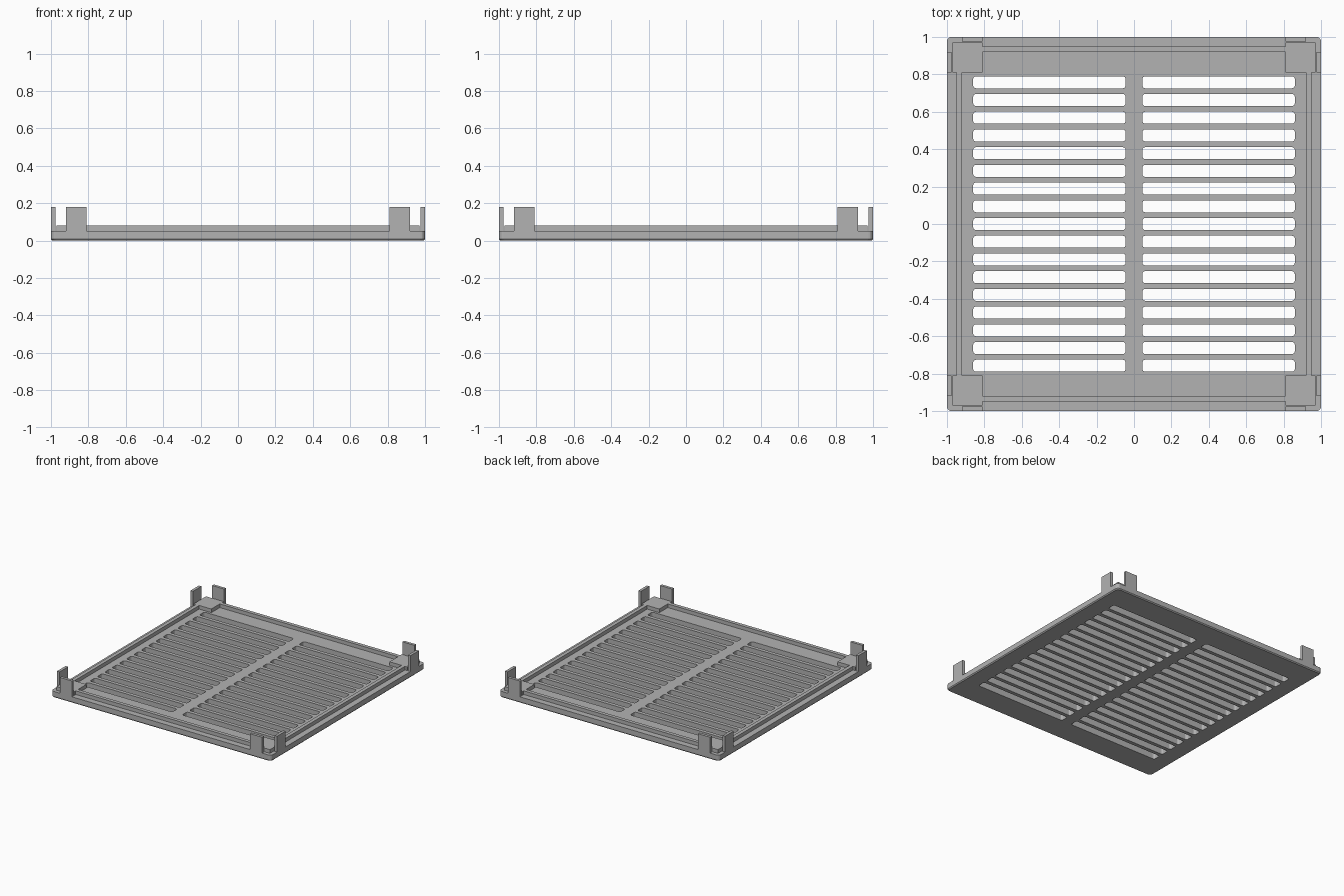
import bpy, bmesh, math

if "Cube" in bpy.data.objects:
    bpy.data.objects.remove(bpy.data.objects["Cube"])

grey = bpy.data.materials.new("grey plastic")
grey.diffuse_color = (0.45, 0.45, 0.45, 1)
grey.use_nodes = True
grey.node_tree.nodes["Principled BSDF"].inputs["Base Color"].default_value = grey.diffuse_color

BASE, RIM, TAB = 0.05, 0.08, 0.18


def rounded_rect(x0, x1, y0, y1, r, n=4):
    pts = []
    corners = [(x1 - r, y1 - r), (x0 + r, y1 - r), (x0 + r, y0 + r), (x1 - r, y0 + r)]
    for k, (cx, cy) in enumerate(corners):
        for i in range(n + 1):
            a = math.pi / 2 * (k + i / n)
            pts.append((cx + r * math.cos(a), cy + r * math.sin(a)))
    return pts


def boxes(name, specs):
    """One object from (x0, x1, y0, y1, z0, z1) boxes."""
    bm = bmesh.new()
    for x0, x1, y0, y1, z0, z1 in specs:
        x0, x1 = sorted((x0, x1))
        y0, y1 = sorted((y0, y1))
        for v in bmesh.ops.create_cube(bm, size=1)["verts"]:
            v.co = (x0 if v.co.x < 0 else x1, y0 if v.co.y < 0 else y1, z0 if v.co.z < 0 else z1)
    me = bpy.data.meshes.new(name)
    bm.to_mesh(me)
    bm.free()
    me.materials.append(grey)
    ob = bpy.data.objects.new(name, me)
    bpy.context.collection.objects.link(ob)
    return ob


# Slotted plate: filled outline with two columns of 17 rounded slots
outlines = [rounded_rect(-1, 1, -1, 1, 0.025)]
for i in range(17):
    y = (i - 8) * 0.0947
    for s in (-1, 1):
        x0, x1 = sorted((s * 0.045, s * 0.86))
        outlines.append(rounded_rect(x0, x1, y - 0.032, y + 0.032, 0.015))
curve = bpy.data.curves.new("plate_outline", 'CURVE')
curve.dimensions = '2D'
curve.fill_mode = 'BOTH'
curve.extrude = BASE / 2
for pts in outlines:
    sp = curve.splines.new('POLY')
    sp.points.add(len(pts) - 1)
    for p, (x, y) in zip(sp.points, pts):
        p.co = (x, y, 0, 1)
    sp.use_cyclic_u = True
helper = bpy.data.objects.new("plate_outline", curve)
bpy.context.collection.objects.link(helper)
bpy.context.view_layer.update()
mesh = bpy.data.meshes.new_from_object(helper.evaluated_get(bpy.context.evaluated_depsgraph_get()))
bpy.data.objects.remove(helper)

bm = bmesh.new()
bm.from_mesh(mesh)
bmesh.ops.translate(bm, verts=bm.verts, vec=(0, 0, BASE / 2))
bmesh.ops.remove_doubles(bm, verts=bm.verts, dist=1e-4)
# Small chamfer around the underside
bmesh.ops.bisect_plane(bm, geom=bm.verts[:] + bm.edges[:] + bm.faces[:],
                       plane_co=(0, 0, 0.008), plane_no=(0, 0, 1))
for v in bm.verts:
    if v.co.z < 0.001 and max(abs(v.co.x), abs(v.co.y)) > 0.95:
        v.co.x *= 0.993
        v.co.y *= 0.993
bmesh.ops.recalc_face_normals(bm, faces=bm.faces)
for f in bm.faces:
    f.smooth = False
    f.material_index = 0
bm.to_mesh(mesh)
bm.free()
mesh.materials.clear()
mesh.materials.append(grey)
plate = bpy.data.objects.new("slotted_plate", mesh)
bpy.context.collection.objects.link(plate)

# Raised rim strips along the four sides
boxes("raised_rim",
      [(s * 0.92, s * 0.95, -0.82, 0.82, BASE - 0.01, RIM) for s in (-1, 1)] +
      [(-0.82, 0.82, s * 0.92, s * 0.95, BASE - 0.01, RIM) for s in (-1, 1)])

# Corner blocks, and two upright clips at each corner
corners = [(sx, sy) for sx in (-1, 1) for sy in (-1, 1)]
boxes("corner_blocks",
      [(sx * 0.81, sx * 0.97, sy * 0.81, sy * 0.97, BASE - 0.01, RIM) for sx, sy in corners])
boxes("upright_clips",
      [(sx * 0.81, sx * 0.92, sy * 0.977, sy, BASE - 0.02, TAB) for sx, sy in corners] +
      [(sx * 0.977, sx, sy * 0.81, sy * 0.92, BASE - 0.02, TAB) for sx, sy in corners])
